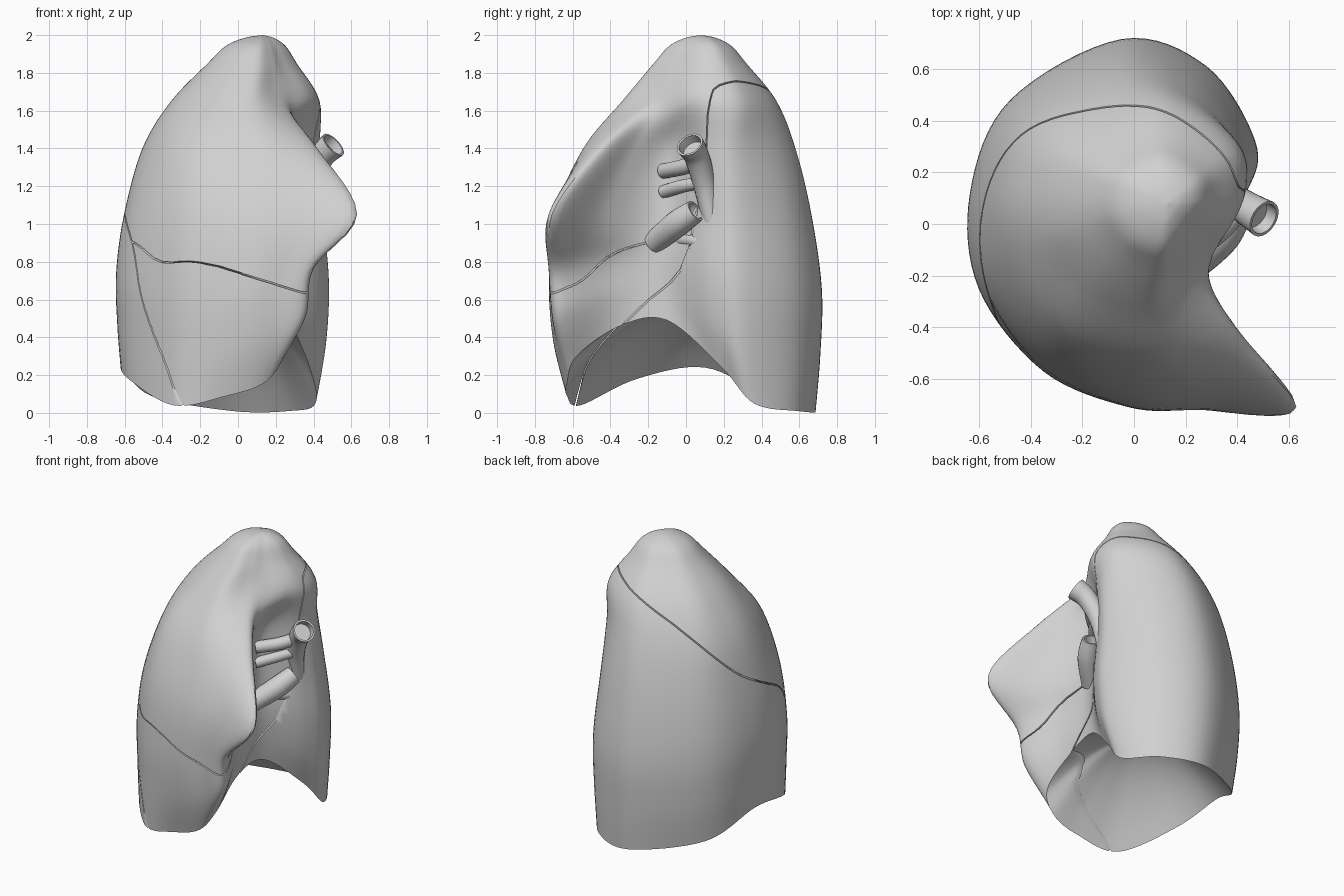
import bpy, bmesh, math
from mathutils import Vector

cube = bpy.data.objects.get("Cube")
if cube:
    bpy.data.objects.remove(cube, do_unlink=True)

grey = bpy.data.materials.new("tissue_grey")
grey.use_nodes = True
grey.diffuse_color = (0.64, 0.64, 0.64, 1)
bsdf = next(n for n in grey.node_tree.nodes if n.type == 'BSDF_PRINCIPLED')
bsdf.inputs["Base Color"].default_value = (0.64, 0.64, 0.64, 1)
bsdf.inputs["Roughness"].default_value = 0.6


def spline(pts, steps, closed=False):
    """Smooth path through the points (Catmull-Rom)."""
    pts = [Vector(p) for p in pts]
    n = len(pts)
    out = []
    for i in range(n if closed else n - 1):
        if closed:
            a, b, c, d = (pts[(i + k) % n] for k in (-1, 0, 1, 2))
        else:
            a, b, c, d = (pts[min(max(i + k, 0), n - 1)] for k in (-1, 0, 1, 2))
        for s in range(steps):
            t = s / steps
            out.append(0.5 * (2 * b + (c - a) * t + (2 * a - 5 * b + 4 * c - d) * t ** 2
                              + (3 * b - a - 3 * c + d) * t ** 3))
    if not closed:
        out.append(pts[-1])
    return out


def make_object(name, bm):
    bmesh.ops.remove_doubles(bm, verts=bm.verts, dist=0.0005)
    bmesh.ops.recalc_face_normals(bm, faces=bm.faces)
    me = bpy.data.meshes.new(name)
    bm.to_mesh(me)
    bm.free()
    me.materials.append(grey)
    ob = bpy.data.objects.new(name, me)
    bpy.context.collection.objects.link(ob)
    return ob


def skin(bm, rings):
    """Join a stack of closed rings with quads."""
    rows = [[bm.verts.new(p) for p in r] for r in rings]
    n = len(rows[0])
    for lo, hi in zip(rows, rows[1:]):
        for j in range(n):
            bm.faces.new((lo[j], lo[(j + 1) % n], hi[(j + 1) % n], hi[j]))
    return rows


def smooth(ob, degrees=38):
    ob.data.shade_smooth()
    ob.data.set_sharp_from_angle(angle=math.radians(degrees))


# --- Lung body: outlines from front tip, round the outer side, back to the hilum
border = [(.24, -.58, .30), (.14, -.63, .16), (-.06, -.63, .09), (-.34, -.56, .04),
          (-.58, -.26, .18), (-.61, .10, .24), (-.46, .43, .09), (-.03, .68, .01),
          (.27, .59, .01), (.41, .36, .05), (.38, .19, .24), (.27, -.10, .49), (.24, -.35, .46)]
low = [(.40, -.69), (.22, -.72), (-.02, -.71), (-.35, -.57), (-.60, -.25), (-.635, .12), (-.48, .48),
       (-.05, .715), (.28, .61), (.47, .32), (.44, .13), (.26, -.12), (.27, -.37)]
mid = [(.63, -.71), (.33, -.70), (0, -.67), (-.33, -.53), (-.56, -.22), (-.595, .12), (-.45, .45),
       (-.05, .66), (.25, .57), (.44, .30), (.41, .12), (.24, -.13), (.36, -.43)]
high = [(.42, -.46), (.20, -.54), (-.02, -.52), (-.30, -.40), (-.47, -.12), (-.50, .14), (-.38, .40),
        (-.03, .575), (.22, .51), (.42, .28), (.40, .11), (.24, -.08), (.29, -.27)]
top = [(.22, -.22), (.10, -.33), (-.04, -.32), (-.20, -.23), (-.33, -.05), (-.35, .15), (-.27, .33),
       (0, .47), (.20, .45), (.40, .30), (.43, .13), (.38, 0), (.29, -.12)]
columns = []
for b, l, m, h, t in zip(border, low, mid, high, top):
    def lift(z):
        return b[2] + z * (1.05 - b[2]) / 1.05
    col = [b, (b[0] + .75 * (l[0] - b[0]), b[1] + .75 * (l[1] - b[1]), lift(.3)),
           (*l, lift(.65)), (*m, 1.05), (*h, 1.4), (*t, 1.65)]
    for scale, z in ((.60, 1.85), (.41, 1.94), (.20, 1.985), (0, 2.0)):
        col.append((.13 + (t[0] - .13) * scale, .08 + (t[1] - .08) * scale, z))
    columns.append(spline(col, 6))
rings = [spline([c[k] for c in columns], 8, True) for k in range(len(columns[0]))]

# hollow underside rising to a dome
centre = Vector((-.05, .0, .56))
dome = []
for k in range(10, 0, -1):
    t = k / 10
    ring = []
    for p in rings[0]:
        q = p.lerp(centre, t)
        q.z = p.z + (centre.z - p.z) * (1 - (1 - t) ** 2)
        ring.append(q)
    dome.append(ring)
bm = bmesh.new()
skin(bm, dome + rings)
body = make_object("lung_body", bm)


# --- Fissures: cutting solids whose profile changes from outer to inner side
def fissure_block(name, outer, inner, corners, shift=0.0):
    outer, inner = ([(0, y, z) for y, z in side] for side in (outer, inner))
    a, b = spline(outer, 4), spline(inner, 4)
    bm = bmesh.new()
    rings = []
    for i in range(9):
        t = -.15 + 1.55 * i / 8
        ring = []
        for p, q in zip(a, b):
            r = p.lerp(q, t)
            ring.append((-.6 + t, r.y - shift * .6, r.z + shift))
        rings.append(ring + [(-.6 + t, y, z) for y, z in corners])
    rows = skin(bm, rings)
    bm.faces.new(rows[0])
    bm.faces.new(rows[-1])
    ob = make_object(name, bm)
    ob.hide_render = True
    return ob


def cut(name, source, cutter, operation):
    ob = bpy.data.objects.new(name, source.data.copy())
    bpy.context.collection.objects.link(ob)
    mod = ob.modifiers.new("cut", 'BOOLEAN')
    mod.operation = operation
    mod.solver = 'EXACT'
    mod.object = cutter
    bpy.context.view_layer.update()
    dg = bpy.context.evaluated_depsgraph_get()
    me = bpy.data.meshes.new_from_object(ob.evaluated_get(dg))
    ob.modifiers.clear()
    ob.data = me
    me.name = name
    return ob


oblique = ([(-.72, -.5), (-.58, .05), (-.53, .3), (-.43, .6), (-.3, .9), (0, 1.08), (.22, 1.19),
            (.55, 1.41), (.95, 1.62)],
           [(-.72, -.5), (-.58, .05), (-.47, .3), (-.2, .55), (0, .74), (.1, 1.3), (.13, 1.62),
            (.25, 1.77), (.95, 1.95)],
           [(.95, 2.7), (-1.4, 2.7), (-1.4, -.52)])
horizontal = ([(-1.2, 1.1), (-.7, .92), (-.5, .82), (-.3, .9), (.1, .96), (.95, 1.0)],
              [(-1.2, .4), (-.7, .62), (-.55, .69), (-.35, .85), (.1, .94), (.95, 1.0)],
              [(.95, 2.7), (-1.3, 2.7)])
obl_a = fissure_block("oblique_cutter", *oblique)
obl_b = fissure_block("oblique_cutter_gap", *oblique, shift=.008)
hor_a = fissure_block("horizontal_cutter", *horizontal)
hor_b = fissure_block("horizontal_cutter_gap", *horizontal, shift=.008)

lower = cut("lower_lobe", body, obl_a, 'DIFFERENCE')
front = cut("front_lobes", body, obl_b, 'INTERSECT')
middle = cut("middle_lobe", front, hor_a, 'DIFFERENCE')
upper = cut("upper_lobe", front, hor_b, 'INTERSECT')
for helper in (body, front, obl_a, obl_b, hor_a, hor_b):
    bpy.data.objects.remove(helper, do_unlink=True)
for lobe in (lower, middle, upper):
    smooth(lobe)


# --- Airway and vessels at the hilum
def tube(name, points, hollow=False):
    path = spline([p[:3] for p in points], 6)
    radii = [v.x for v in spline([(p[3], 0, 0) for p in points], 6)]
    rings = []
    for i, (p, r) in enumerate(zip(path, radii)):
        d = path[min(i + 1, len(path) - 1)] - path[max(i - 1, 0)]
        rot = d.to_track_quat('Z', 'Y')
        rings.append([p + rot @ Vector((r * math.cos(a), r * math.sin(a), 0))
                      for a in (math.tau * k / 20 for k in range(20))])
    bm = bmesh.new()
    rows = skin(bm, rings)
    mouth = bm.faces.new(rows[0])
    bm.faces.new(rows[-1])
    bmesh.ops.recalc_face_normals(bm, faces=bm.faces)
    if hollow:
        bmesh.ops.inset_individual(bm, faces=[mouth], thickness=.012)
        bmesh.ops.inset_individual(bm, faces=[mouth], thickness=.004, depth=-.05)
    smooth(make_object(name, bm))


tube("main_bronchus", [(.505, .02, 1.42, .075), (.44, .06, 1.35, .066), (.38, .10, 1.2, .06),
                       (.37, .14, 1.0, .045), (.36, .18, .8, .035)], True)
tube("upper_bronchus", [(.42, .07, 1.33, .04), (.34, -.02, 1.30, .042), (.22, -.12, 1.28, .04)])
tube("upper_artery", [(.40, .09, 1.22, .03), (.32, -.02, 1.20, .035), (.22, -.12, 1.17, .035)])
tube("upper_vein", [(.40, .05, 1.07, .06), (.34, -.05, 1.0, .07), (.22, -.17, .9, .06)], True)
tube("lower_vein", [(.41, .17, .82, .045), (.36, .16, .84, .045), (.28, .13, .88, .04)], True)
tube("lower_branch", [(.36, .17, .88, .035), (.34, .06, .91, .035), (.25, -.05, .92, .035)])
